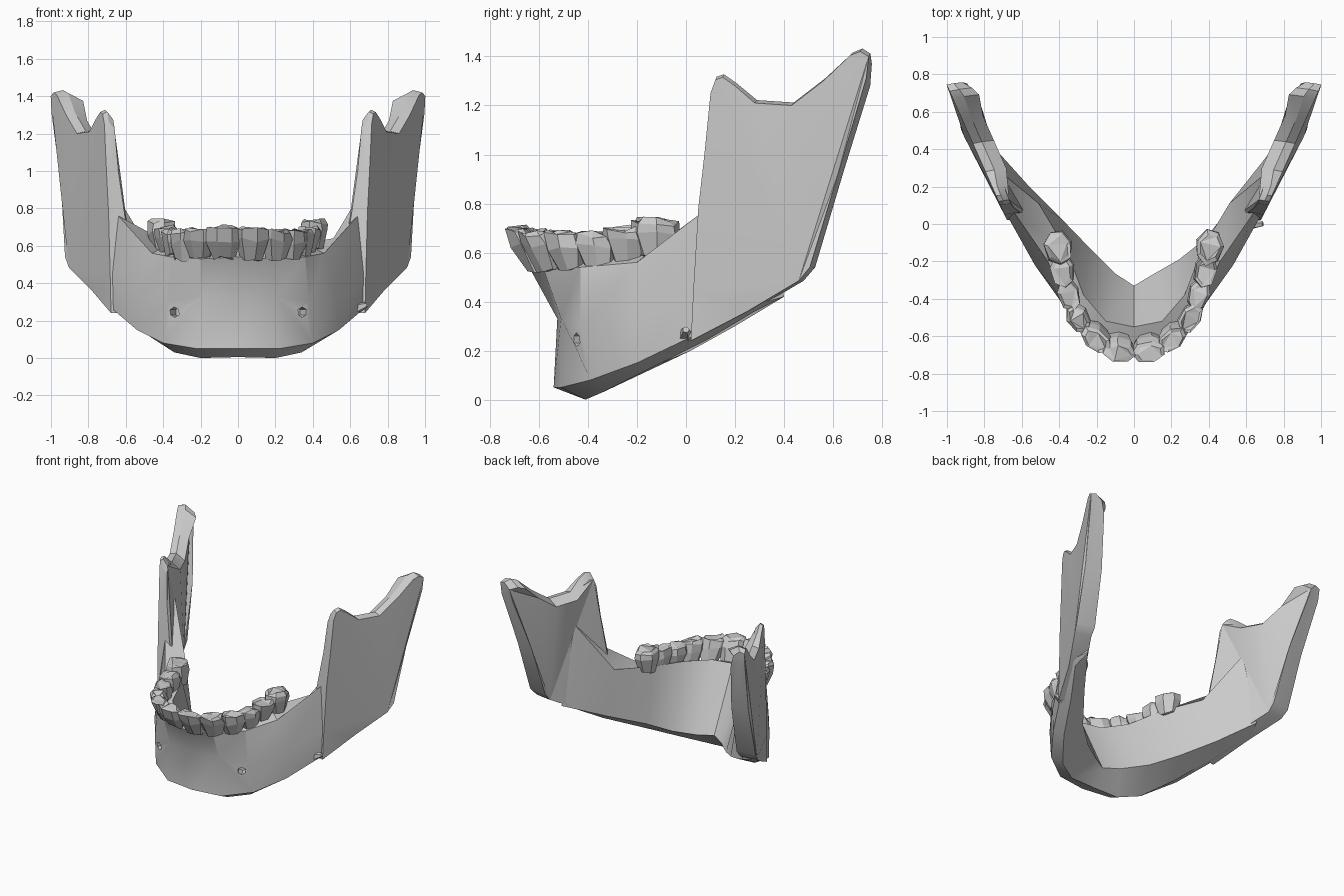
import bpy, bmesh, math, random
from mathutils import Vector, Matrix

if "Cube" in bpy.data.objects:
    bpy.data.objects.remove(bpy.data.objects["Cube"])

random.seed(4)


def finish(bm, name, angle=None):
    bmesh.ops.recalc_face_normals(bm, faces=bm.faces)
    me = bpy.data.meshes.new(name)
    bm.to_mesh(me)
    bm.free()
    ob = bpy.data.objects.new(name, me)
    bpy.context.collection.objects.link(ob)
    if angle:
        bpy.ops.object.select_all(action='DESELECT')
        ob.select_set(True)
        bpy.context.view_layer.objects.active = ob
        bpy.ops.object.shade_smooth_by_angle(angle=math.radians(angle))
    return ob


def loft(bm, rings):
    """Skin closed rings of equal size and cap both ends."""
    vs = [[bm.verts.new(p) for p in r] for r in rings]
    n = len(rings[0])
    for a, b in zip(vs, vs[1:]):
        for i in range(n):
            j = (i + 1) % n
            bm.faces.new((a[i], a[j], b[j], b[i]))
    caps = [bm.faces.new(vs[0]), bm.faces.new(vs[-1])]
    bm.normal_update()
    bmesh.ops.triangulate(bm, faces=caps, ngon_method='EAR_CLIP')


# Jaw body: sections from chin to ramus
# (bottom, lower outer, mid outer, upper outer, upper inner, lower inner)
half = [
    [(0, -.42, .005), (0, -.54, .05), (0, -.525, .33), (0, -.64, .54), (0, -.55, .57), (0, -.33, .12)],
    [(.2, -.41, 0), (.22, -.51, .05), (.2, -.51, .33), (.2, -.58, .53), (.15, -.52, .57), (.1, -.265, .12)],
    [(.34, -.34, .03), (.40, -.39, .08), (.38, -.43, .30), (.36, -.43, .54), (.27, -.38, .58), (.24, -.125, .14)],
    [(.48, -.16, .12), (.54, -.20, .15), (.53, -.22, .33), (.46, -.20, .56), (.36, -.14, .61), (.38, .02, .20)],
    [(.62, .08, .24), (.67, .03, .26), (.67, .03, .45), (.64, .06, .76), (.51, .11, .64), (.56, .20, .30)],
    [(.75, .28, .36), (.79, .29, .39), (.79, .29, .50), (.76, .29, 1.0), (.715, .28, .98), (.74, .40, .42)],
]
mirrored = [[(-x, y, z) for x, y, z in r] for r in half[:0:-1]]
# The right inner wall lies a little further forward than the left
for r, dy in zip(half, (0, -.005, -.065, -.10, -.05, 0)):
    x, y, z = r[5]
    r[5] = (x, y + dy, z)
bm = bmesh.new()
loft(bm, mirrored + half)
body = finish(bm, "jaw_body", 28)

# Small nerve openings on both sides of the chin
for s, side in ((1, "right"), (-1, "left")):
    bm = bmesh.new()
    d = Vector((s * .5, -.87, 0))
    rot = d.to_track_quat('Z', 'Y').to_matrix().to_4x4()
    m = Matrix.Translation((s * .34, -.44, .245)) @ rot
    bmesh.ops.create_cone(bm, cap_ends=True, segments=6, radius1=.028,
                          radius2=.028, depth=.12, matrix=m)
    cutter = finish(bm, "opening_cutter_" + side)
    cutter.hide_render = True
    cutter.hide_set(True)
    mod = body.modifiers.new("opening_" + side, 'BOOLEAN')
    mod.operation = 'DIFFERENCE'
    mod.solver = 'EXACT'
    mod.object = cutter

# Rising rear plates: side outline (y, z, thickness)
outline = [
    (.02, .24, .09), (.03, .45, .09), (.05, .78, .06), (.075, 1.0, .045),
    (.10, 1.25, .04), (.12, 1.305, .04), (.15, 1.315, .04), (.20, 1.28, .045),
    (.28, 1.21, .08), (.43, 1.20, .08), (.56, 1.30, .08), (.67, 1.405, .10),
    (.71, 1.42, .085), (.745, 1.40, .06), (.735, 1.31, .075), (.62, .92, .09),
    (.505, .54, .10), (.46, .485, .09), (.25, .36, .09)]


def plate_x(y, z):
    flare = .03 if y > .4 and z < .6 else 0
    return .67 + .445 * y + flare


for s, side in ((1, "right"), (-1, "left")):
    rings = []
    # outer face, middle ridge, inner face
    for f, dy, dz in ((0, 0, 0), (.6, .12, .012), (1.4, .22, -.03)):
        rings.append([(s * (plate_x(y, z) - t * f), y + t * dy, z + (dz if z > 1.1 else 0))
                      for y, z, t in outline])
    bm = bmesh.new()
    loft(bm, rings)
    finish(bm, "ramus_" + side, 28)

# Small bony spur on the right lower border
bm = bmesh.new()
m = Matrix.Translation((.66, 0, .275)) @ Matrix.Rotation(math.radians(70), 4, 'Y')
bmesh.ops.create_cone(bm, cap_ends=True, segments=5, radius1=.03, radius2=.014,
                      depth=.06, matrix=m)
finish(bm, "border_spur")


def tooth(name, base, top, heading, width, depth):
    """Chunky crown: narrow neck, wide shoulder, uneven biting face."""
    bm = bmesh.new()
    base, top = Vector(base), Vector(top)
    along = Vector((math.cos(heading), math.sin(heading), 0))
    across = Vector((-along.y, along.x, 0))
    rings = []
    for f, k in ((0, .68), (.6, 1.05), (.93, 1.0), (1, .75)):
        c = base.lerp(top, f)
        ring = []
        for i in range(7):
            a = 2 * math.pi * i / 7 + .4
            r = k * random.uniform(.92, 1.08)
            p = c + along * math.cos(a) * r * width / 2 + across * math.sin(a) * r * depth / 2
            p.z += random.uniform(-.015, .015)
            ring.append(p)
        rings.append(ring)
    loft(bm, rings)
    finish(bm, name)


# Teeth: base x, y, z, top x, y, z, heading in degrees, width, depth
teeth = [
    (.075, -.61, .53, .08, -.69, .70, 8, .18, .11),
    (.20, -.56, .53, .205, -.625, .69, 35, .18, .11),
    (.295, -.47, .53, .30, -.51, .68, 55, .17, .11),
    (.345, -.36, .55, .35, -.38, .68, 72, .18, .11),
    (.37, -.24, .57, .385, -.25, .70, 78, .19, .12),
    (.40, -.12, .58, .405, -.125, .732, 80, .19, .145)]
for s, side in ((1, "right"), (-1, "left")):
    for i, (x, y, z, tx, ty, tz, h, w, d) in enumerate(teeth):
        ang = math.radians(h if s > 0 else 180 - h)
        tooth(f"tooth_{side}_{i + 1}", (s * x, y, z), (s * tx, ty, tz), ang, w, d)
